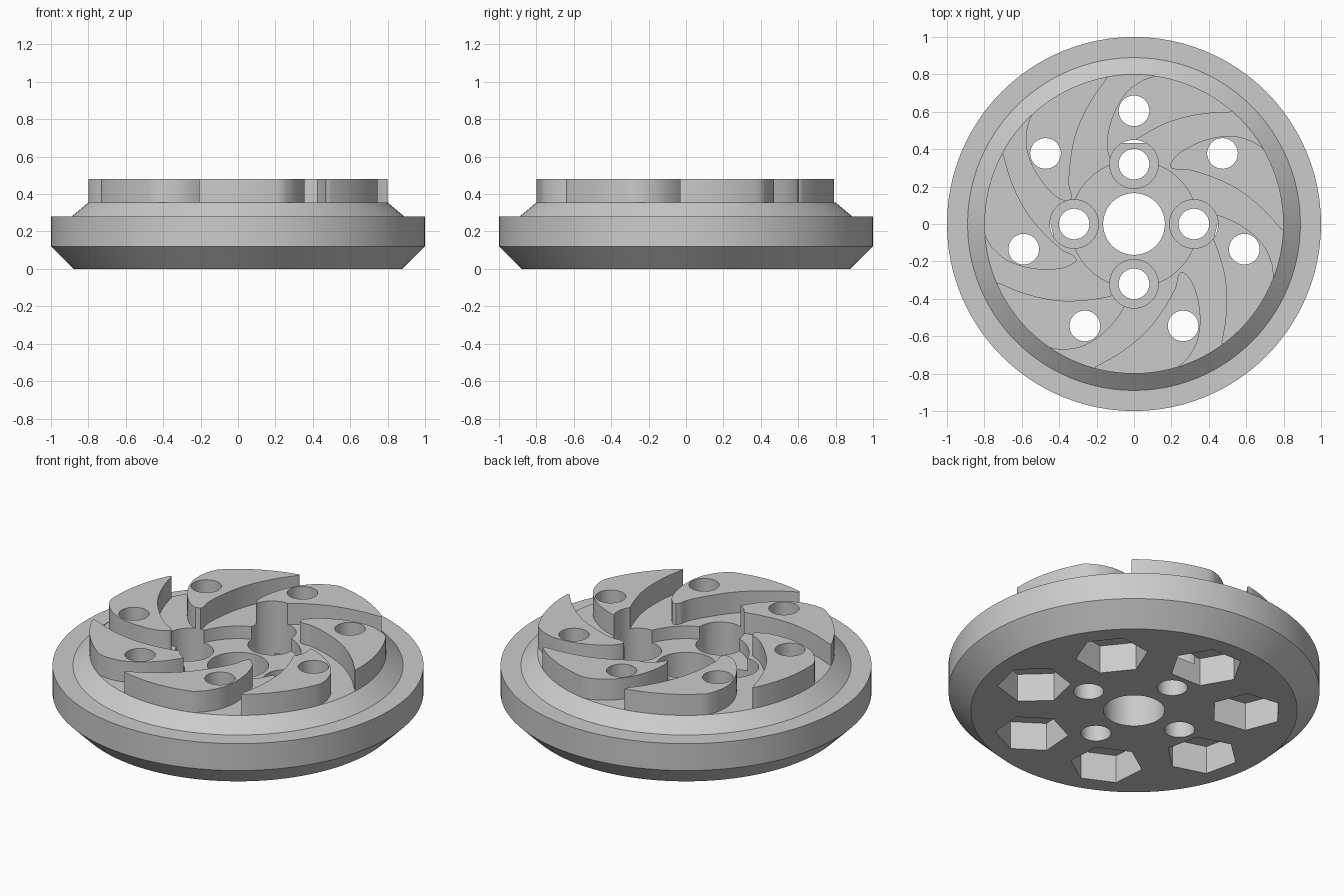
import bpy, bmesh, math
from mathutils import Matrix, Vector

cube = bpy.data.objects.get("Cube")
if cube:
    bpy.data.objects.remove(cube, do_unlink=True)

VANES = 7
PITCH = math.tau / VANES
BASE_TOP, VANE_TOP = 0.355, 0.48

grey = bpy.data.materials.new("machined grey")
grey.use_nodes = True
grey.diffuse_color = (0.6, 0.6, 0.6, 1)
grey.node_tree.nodes["Principled BSDF"].inputs["Base Color"].default_value = (0.6, 0.6, 0.6, 1)


def make_object(name, bm):
    bmesh.ops.recalc_face_normals(bm, faces=bm.faces)
    mesh = bpy.data.meshes.new(name)
    bm.to_mesh(mesh)
    bm.free()
    mesh.materials.append(grey)
    obj = bpy.data.objects.new(name, mesh)
    bpy.context.collection.objects.link(obj)
    return obj


def lathe(name, profile, steps=96):
    """Spin a closed (radius, z) profile into a solid ring."""
    bm = bmesh.new()
    rings = []
    for i in range(steps):
        a = math.tau * i / steps
        rings.append([bm.verts.new((r * math.cos(a), r * math.sin(a), z)) for r, z in profile])
    n = len(profile)
    for i in range(steps):
        p, q = rings[i], rings[(i + 1) % steps]
        for j in range(n):
            k = (j + 1) % n
            bm.faces.new((p[j], q[j], q[k], p[k]))
    return make_object(name, bm)


def cutter(name, count, start, distance, radius, z0, z1, sides=40, twist=0.0):
    """A ring of upright prisms used to cut holes."""
    bm = bmesh.new()
    for i in range(count):
        a = start + math.tau * i / count
        place = (Matrix.Translation((distance * math.cos(a), distance * math.sin(a), (z0 + z1) / 2))
                 @ Matrix.Rotation(a + twist, 4, 'Z'))
        bmesh.ops.create_cone(bm, cap_ends=True, segments=sides, radius1=radius,
                              radius2=radius, depth=z1 - z0, matrix=place)
    obj = make_object(name, bm)
    obj.hide_render = True
    return obj


def smooth_path(points, steps=5):
    """Catmull-Rom curve through the points."""
    pts = [Vector(p) for p in points]
    pts = [2 * pts[0] - pts[1]] + pts + [2 * pts[-1] - pts[-2]]
    out = []
    for a, b, c, d in zip(pts, pts[1:], pts[2:], pts[3:]):
        for i in range(steps):
            t = i / steps
            out.append(0.5 * (2 * b + (c - a) * t + (2 * a - 5 * b + 4 * c - d) * t * t
                              + (3 * b - a - 3 * c + d) * t ** 3))
    return out + [pts[-2]]


# Round base: chamfered foot, rim, sloped shoulder, shallow hub recess, centre bore
body = lathe("base_disc", [
    (0.165, 0), (0.88, 0), (1, 0.12), (1, 0.28), (0.89, 0.28),
    (0.8, BASE_TOP), (0.34, BASE_TOP), (0.34, 0.28), (0.165, 0.28)])

# Curved vane outline: inner tip, bulging side, rim arc, hollow side
bulge = smooth_path([(-0.11, 0.342), (-0.128, 0.35), (-0.145, 0.41), (-0.14, 0.48), (-0.12, 0.56),
                     (-0.085, 0.64), (-0.03, 0.715), (0.04, 0.765), (0.09, 0.785)])
rim = [Vector((0.8 * math.cos(a), 0.8 * math.sin(a)))
       for a in (math.radians(81.5 - 2 * i) for i in range(17))]
hollow = smooth_path([(0.522, 0.602), (0.505, 0.597), (0.4, 0.592), (0.285, 0.573), (0.19, 0.545),
                      (0.107, 0.507), (0.02, 0.455), (-0.052, 0.402), (-0.085, 0.36), (-0.11, 0.342)])
outline = bulge + rim + hollow[:-1]

bm = bmesh.new()
for i in range(VANES):
    turn = Matrix.Rotation(PITCH * i, 3, 'Z')
    face = bm.faces.new([bm.verts.new(turn @ Vector((p.x, p.y, BASE_TOP - 0.005))) for p in outline])
    top = bmesh.ops.extrude_face_region(bm, geom=[face])
    bmesh.ops.translate(bm, vec=(0, 0, VANE_TOP - BASE_TOP + 0.005),
                        verts=[g for g in top["geom"] if isinstance(g, bmesh.types.BMVert)])
vanes = make_object("curved_vanes", bm)

# Hole cutters: vane bolts, hexagonal nut pockets, hub bolts and their counterbores
quarter = math.pi / 2
bolt_holes = cutter("bolt_hole_cutter", VANES, quarter, 0.605, 0.082, -0.1, 0.6)
nut_pockets = cutter("nut_pocket_cutter", VANES, quarter, 0.605, 0.197, -0.1, 0.167, 6, math.pi / 6)
hub_holes = cutter("hub_hole_cutter", 4, 0, 0.32, 0.082, -0.1, 0.6)
counterbores = cutter("counterbore_cutter", 4, 0, 0.32, 0.13, 0.12, 0.6, 48)


# Make sure the pockets have flats facing the centre
def flats_face_centre(obj):
    inner = min(math.hypot(v.co.x, v.co.y) for v in obj.data.vertices)
    return inner > 0.605 - 0.19


if not flats_face_centre(nut_pockets):
    bpy.data.objects.remove(nut_pockets, do_unlink=True)
    nut_pockets = cutter("nut_pocket_cutter", VANES, quarter, 0.605, 0.197, -0.1, 0.167, 6, 0)

for part, tools in ((body, (bolt_holes, nut_pockets, counterbores, hub_holes)),
                    (vanes, (bolt_holes, counterbores))):
    bpy.ops.object.select_all(action='DESELECT')
    part.select_set(True)
    bpy.context.view_layer.objects.active = part
    for tool in tools:
        mod = part.modifiers.new("holes", 'BOOLEAN')
        mod.operation = 'DIFFERENCE'
        mod.solver = 'EXACT'
        mod.object = tool
        bpy.ops.object.modifier_apply(modifier=mod.name)
    bpy.ops.object.shade_smooth_by_angle(angle=math.radians(30))

for tool in (bolt_holes, nut_pockets, hub_holes, counterbores):
    bpy.data.objects.remove(tool, do_unlink=True)
